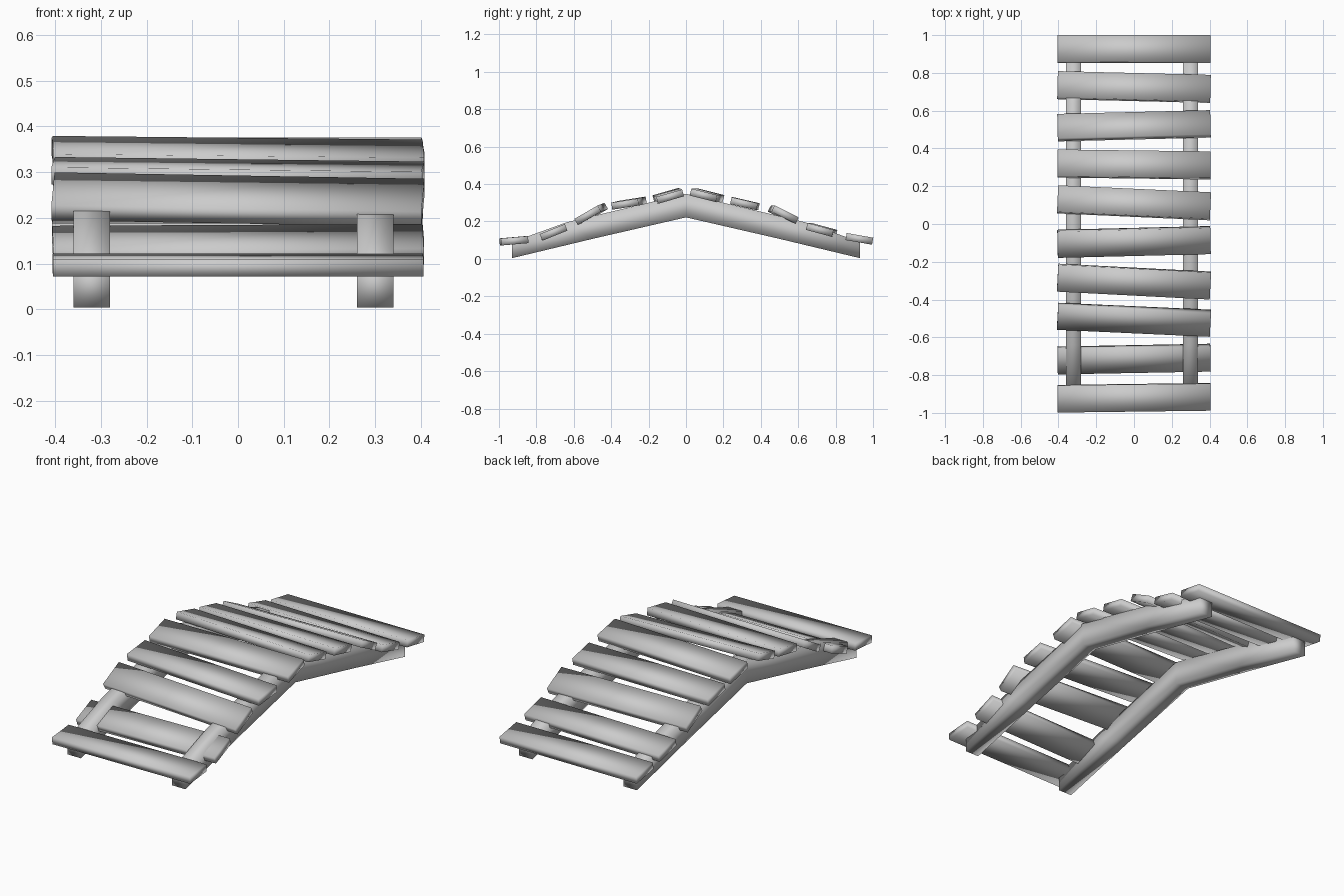
import bpy, bmesh
from math import radians, atan2
from mathutils import Euler

cube = bpy.data.objects.get("Cube")
if cube:
    bpy.data.objects.remove(cube)

# One grey material for everything
grey = bpy.data.materials.new("plain_grey")
grey.use_nodes = True
colour = (0.6, 0.6, 0.6, 1)
grey.diffuse_color = colour
grey.node_tree.nodes["Principled BSDF"].inputs["Base Color"].default_value = colour


def add_object(name, bm):
    bmesh.ops.recalc_face_normals(bm, faces=bm.faces)
    for face in bm.faces:
        face.smooth = True
    mesh = bpy.data.meshes.new(name)
    bm.to_mesh(mesh)
    bm.free()
    mesh.materials.append(grey)
    obj = bpy.data.objects.new(name, mesh)
    bpy.context.collection.objects.link(obj)
    return obj


# Crooked deck planks
LENGTH, WIDTH, THICK = 0.81, 0.144, 0.038


def plank(name, y, z, pitch, skew, drop):
    bm = bmesh.new()
    bmesh.ops.create_cube(bm, size=1)
    for v in bm.verts:
        v.co.x *= LENGTH
        v.co.y *= WIDTH
        v.co.z *= THICK
    obj = add_object(name, bm)
    obj.rotation_euler = Euler((radians(pitch), atan2(drop, LENGTH), atan2(skew, LENGTH)))
    obj.location = (0, y, z)


# centre y, centre z, pitch in degrees, sideways skew, drop towards the left end
planks = [
    (-0.92, 0.097, 5, 0.01, 0),
    (-0.715, 0.14, 22, 0.015, -0.004),
    (-0.507, 0.24, 30, -0.037, 0.014),
    (-0.305, 0.298, 9, -0.042, 0.01),
    (-0.095, 0.337, 16, 0.02, 0.008),
    (0.112, 0.34, -14, -0.037, 0),
    (0.315, 0.295, -13, -0.01, 0),
    (0.52, 0.237, -27, 0.02, 0),
    (0.725, 0.155, -15, -0.02, 0),
    (0.927, 0.107, -10, 0, 0),
]
for i, spec in enumerate(planks, 1):
    plank(f"deck_plank_{i}", *spec)


# Arched side beams, mirrored front to back along their profile
half_top = [(0.93, 0.09), (0.64, 0.195), (0, 0.348)]
half_bottom = [(0.93, 0.004), (0.5, 0.107), (0, 0.222)]


def arch(half):
    return [(-y, z) for y, z in half] + [(y, z) for y, z in reversed(half[:-1])]


def beam(name, x, width=0.08):
    bm = bmesh.new()
    rings = []
    for (ty, tz), (by, bz) in zip(arch(half_top), arch(half_bottom)):
        corners = [(x - width / 2, ty, tz), (x + width / 2, ty, tz),
                   (x + width / 2, by, bz), (x - width / 2, by, bz)]
        rings.append([bm.verts.new(c) for c in corners])
    for a, b in zip(rings, rings[1:]):
        for i in range(4):
            j = (i + 1) % 4
            bm.faces.new((a[i], a[j], b[j], b[i]))
    bm.faces.new(rings[0])
    bm.faces.new(rings[-1])
    add_object(name, bm)


beam("right_beam", -0.32)
beam("left_beam", 0.30)
